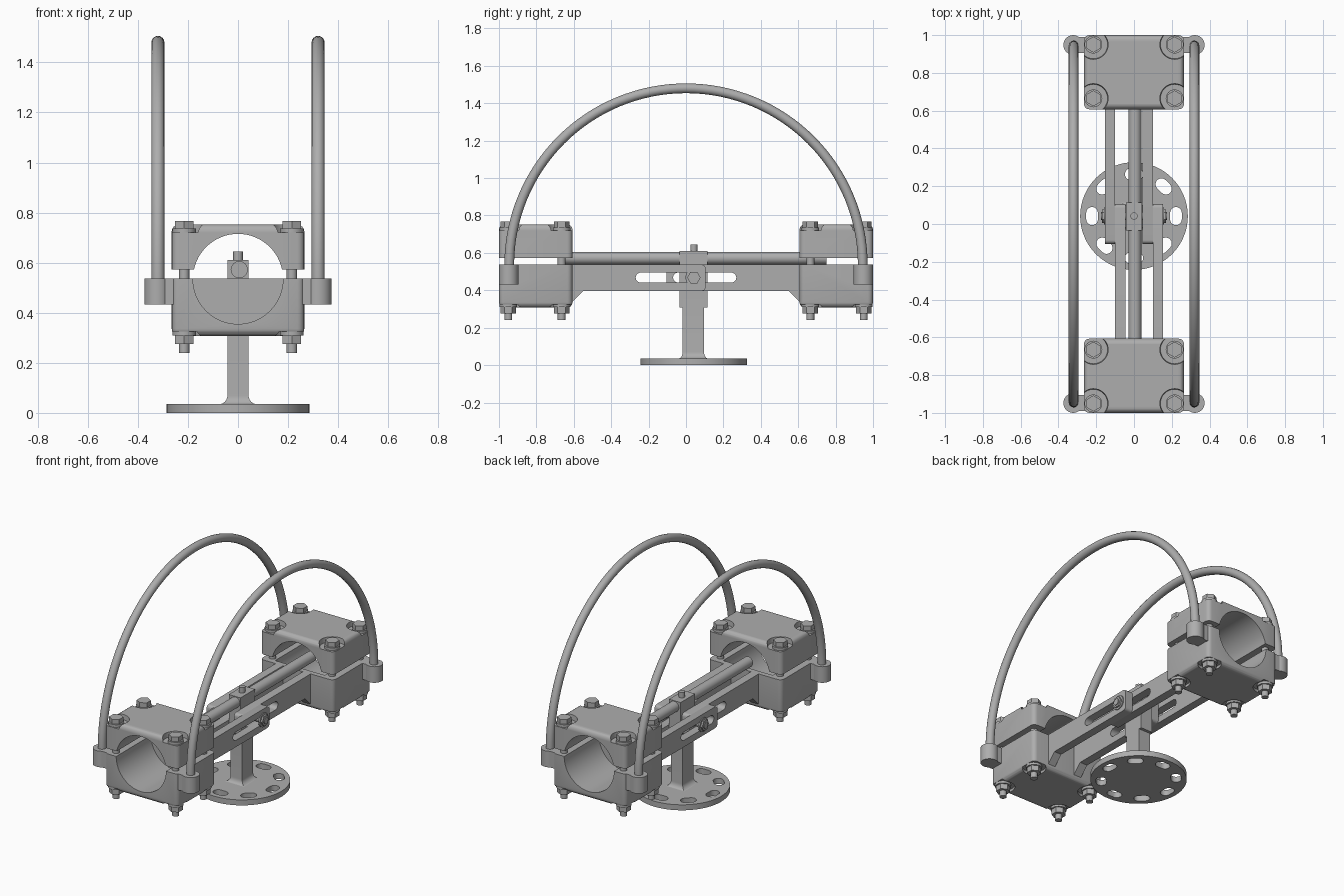
import bpy, bmesh, math
from mathutils import Matrix, Vector

if "Cube" in bpy.data.objects:
    bpy.data.objects.remove(bpy.data.objects["Cube"], do_unlink=True)

STEEL = bpy.data.materials.new("brushed_steel_grey")
STEEL.use_nodes = True
COLOUR = (0.42, 0.42, 0.42, 1)
STEEL.diffuse_color = COLOUR
STEEL.node_tree.nodes["Principled BSDF"].inputs["Base Color"].default_value = COLOUR


def finish(name, bm):
    """Turn a bmesh into a named object."""
    bmesh.ops.recalc_face_normals(bm, faces=bm.faces)
    mesh = bpy.data.meshes.new(name)
    bm.to_mesh(mesh)
    bm.free()
    mesh.materials.append(STEEL)
    ob = bpy.data.objects.new(name, mesh)
    bpy.context.collection.objects.link(ob)
    return ob


def box(name, lo, hi, bevel=0, keep=None):
    """Box between two corners; 'keep' selects which edges get rounded."""
    bm = bmesh.new()
    lo, hi = Vector(lo), Vector(hi)
    bmesh.ops.create_cube(bm, size=1, matrix=Matrix.Translation((lo + hi) / 2)
                          @ Matrix.Diagonal((*(hi - lo), 1)))
    if bevel:
        edges = [e for e in bm.edges if keep is None or keep(e)]
        bmesh.ops.bevel(bm, geom=edges, offset=bevel, segments=4, profile=0.5, affect='EDGES')
    return finish(name, bm)


def rod(name, centre, r, length, axis='Z', sides=32, r2=None):
    bm = bmesh.new()
    turn = {'X': Matrix.Rotation(math.pi / 2, 4, 'Y'),
            'Y': Matrix.Rotation(math.pi / 2, 4, 'X'), 'Z': Matrix()}[axis]
    bmesh.ops.create_cone(bm, cap_ends=True, segments=sides, radius1=r,
                          radius2=r if r2 is None else r2, depth=length,
                          matrix=Matrix.Translation(centre) @ turn)
    return finish(name, bm)


def extrude(name, points, to3d, depth):
    """Extrude a flat outline along a depth vector."""
    bm = bmesh.new()
    face = bm.faces.new([bm.verts.new(to3d(*p)) for p in points])
    ext = bmesh.ops.extrude_face_region(bm, geom=[face])
    bmesh.ops.translate(bm, vec=depth, verts=[v for v in ext['geom'] if isinstance(v, bmesh.types.BMVert)])
    return finish(name, bm)


def slot(half, r, steps=10):
    """Outline of a rounded slot lying along the first axis."""
    pts = []
    for side in (1, -1):
        for i in range(steps + 1):
            a = math.pi * (i / steps - 0.5)
            pts.append((side * (half + r * math.cos(a)), side * r * math.sin(a)))
    return pts


def boolean(ob, tool, operation='DIFFERENCE'):
    mod = ob.modifiers.new("bool", 'BOOLEAN')
    mod.object, mod.operation, mod.solver = tool, operation, 'EXACT'
    bpy.context.view_layer.objects.active = ob
    bpy.ops.object.modifier_apply(modifier=mod.name)
    bpy.data.objects.remove(tool, do_unlink=True)


def opposite(ob):
    """Copy turned half way round the vertical axis, for the back end."""
    twin = ob.copy()
    twin.data = ob.data.copy()
    twin.name = ob.name.replace("front", "back")
    twin.data.transform(Matrix.Rotation(math.pi, 4, 'Z'))
    bpy.context.collection.objects.link(twin)


def upright(e):
    return abs(e.verts[0].co.z - e.verts[1].co.z) > 0.01


BORE_Z = 0.535
BOLTS = [(x, y) for x in (-0.215, 0.215) for y in (-0.95, -0.665)]

# Clamp cap and clamp base, with bore and corner pockets
cap = box("front_clamp_cap", (-0.265, -1, 0.572), (0.265, -0.607, 0.752), 0.028,
          lambda e: upright(e) or min(v.co.z for v in e.verts) > 0.7)
base = box("front_clamp_base", (-0.265, -1, 0.308), (0.265, -0.607, 0.537), 0.028,
           lambda e: upright(e) or max(v.co.z for v in e.verts) < 0.35)
for side in (-1, 1):
    x = 0.322 * side
    boolean(base, box("ear_web", (min(x, 0.24 * side), -0.99, 0.432),
                      (max(x, 0.24 * side), -0.905, 0.537)), 'UNION')
    boolean(base, rod("ear", (x, -0.948, 0.4845), 0.052, 0.105), 'UNION')
for part, floor in ((cap, 0.77), (base, 0.275)):
    # the base bore stops short of the inner end, leaving a closing wall
    end = -0.5 if part is cap else -0.64
    boolean(part, rod("bore", (0, (end - 1.2) / 2, BORE_Z), 0.18, end + 1.2, 'Y', 64))
    for x, y in BOLTS:
        boolean(part, rod("pocket", (x, y, floor), 0.075, 0.1, sides=32,
                          r2=0.085 if part is cap else 0.07))
clamp_parts = [cap, base]

# Clamp bolts, washers and nuts
for x, y in BOLTS:
    clamp_parts += [
        rod("front_bolt_shank", (x, y, 0.49), 0.021, 0.5, sides=20),
        rod("front_bolt_washer", (x, y, 0.728), 0.047, 0.018),
        rod("front_bolt_head", (x, y, 0.75), 0.042, 0.034, sides=6),
        rod("front_nut_washer", (x, y, 0.318), 0.047, 0.016),
        rod("front_nut", (x, y, 0.294), 0.042, 0.036, sides=6),
    ]

# Slotted arms with a gusset at the clamp
for x0, x1 in ((-0.1, -0.045), (0.1, 0.153)):
    outline = [(-0.63, 0.537), (-0.63, 0.335), (-0.61, 0.335), (-0.55, 0.397)]
    for start, cy, cz in ((-90, 0.085, 0.417), (0, 0.085, 0.517)):
        for i in range(6):
            a = math.radians(start + 18 * i)
            outline.append((cy + 0.02 * math.cos(a), cz + 0.02 * math.sin(a)))
    arm = extrude("front_slotted_arm", outline, lambda y, z: (x0, y, z), (x1 - x0, 0, 0))
    boolean(arm, extrude("arm_slot", slot(0.142, 0.027),
                         lambda y, z: (x0 - 0.05, y - 0.1, z + 0.468), (0.2, 0, 0)))
    clamp_parts.append(arm)

for part in clamp_parts:
    opposite(part)

# Hoops: semicircular tubes rooted in the ears
for side, label in ((1, "left"), (-1, "right")):
    bm = bmesh.new()
    rings = []
    path = [(-0.945, 0.45, 0)]
    for i in range(65):
        a = math.pi * i / 64
        path.append((-0.945 * math.cos(a), BORE_Z + 0.945 * math.sin(a), a))
    path.append((0.945, 0.45, math.pi))
    for y, z, a in path:
        ring = []
        for k in range(16):
            t = math.tau * k / 16
            out = 0.026 * math.cos(t)
            ring.append(bm.verts.new((side * 0.32 + 0.026 * math.sin(t),
                                      y - out * math.cos(a), z + out * math.sin(a))))
        rings.append(ring)
    for r0, r1 in zip(rings, rings[1:]):
        for k in range(16):
            bm.faces.new((r0[k], r0[k - 1], r1[k - 1], r1[k]))
    bm.faces.new(rings[0])
    bm.faces.new(rings[-1])
    finish(label + "_hoop", bm)

# Mounting flange with slotted holes
CY = 0.042
flange = rod("mounting_flange", (0, CY, 0.018), 0.285, 0.036, sides=64)
for i in range(8):
    a = i * math.pi / 4
    hole = extrude("flange_hole", slot(0.017, 0.031), lambda u, v: (u, v + 0.222, -0.05), (0, 0, 0.2))
    hole.data.transform(Matrix.Translation((0, CY, 0)) @ Matrix.Rotation(a, 4, 'Z'))
    boolean(flange, hole)

# Post with a flared foot
bm = bmesh.new()
levels = [(0.036 - 0.036 * math.sin(t), 0.07 - 0.036 * math.cos(t))
          for t in [math.pi / 2 * i / 6 for i in range(7)]] + [(0, 0.4)]
rings = [[bm.verts.new((sx * (0.042 + w), CY - 0.003 + sy * (0.057 + w * 0.7), z))
          for sx, sy in ((-1, -1), (1, -1), (1, 1), (-1, 1))] for w, z in levels]
for r0, r1 in zip(rings, rings[1:]):
    for k in range(4):
        bm.faces.new((r0[k - 1], r0[k], r1[k], r1[k - 1]))
bm.faces.new(rings[0])
bm.faces.new(rings[-1])
finish("post", bm)

# Pivot head, long bar, locking stud and cross bolt
box("pivot_head", (-0.042, -0.035, 0.308), (0.042, 0.115, 0.61))
rod("sliding_bar", (0.005, 0.05, 0.572), 0.034, 1.4, 'Y')
rod("locking_stud", (0, CY, 0.62), 0.019, 0.05, sides=20)
rod("cross_bolt", (0, CY, 0.468), 0.021, 0.35, 'X', 20)
for side in (-1, 1):
    rod("cross_bolt_washer", (side * 0.154, CY, 0.468), 0.045, 0.01, 'X')
    rod("cross_bolt_nut", (side * 0.162, CY, 0.468), 0.036, 0.016, 'X', 6)

# Smooth round surfaces, keep edges crisp
bpy.ops.object.select_all(action='DESELECT')
for ob in bpy.context.scene.objects:
    if ob.type == 'MESH':
        ob.select_set(True)
        bpy.context.view_layer.objects.active = ob
bpy.ops.object.shade_smooth_by_angle(angle=math.radians(30))
